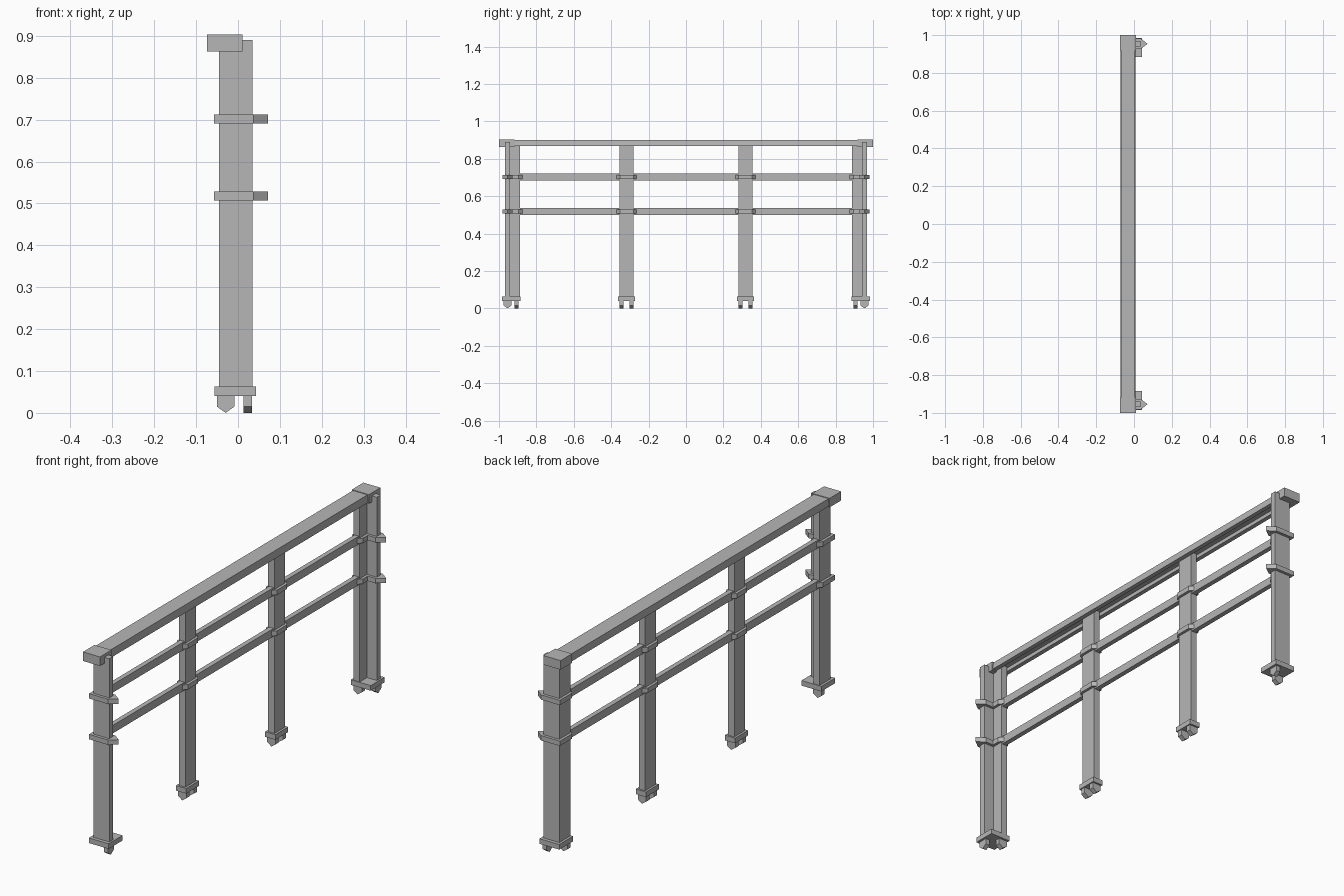
import bpy
import bmesh
from mathutils import Vector

old = bpy.data.objects.get("Cube")
if old:
    bpy.data.objects.remove(old, do_unlink=True)

grey = bpy.data.materials.new("steel_grey")
grey.use_nodes = True
COLOUR = (0.47, 0.47, 0.47, 1)
grey.diffuse_color = COLOUR
grey.node_tree.nodes["Principled BSDF"].inputs["Base Color"].default_value = COLOUR


def prism(name, outline, axis, low, high):
    """Extrude a 2D outline along an axis; the outline uses the other two axes in order."""
    bm = bmesh.new()
    verts = []
    for u, v in outline:
        co = [u, v]
        co.insert("xyz".index(axis), low)
        verts.append(bm.verts.new(co))
    face = bm.faces.new(verts)
    new = bmesh.ops.extrude_face_region(bm, geom=[face])["geom"]
    shift = Vector((0, 0, 0))
    shift["xyz".index(axis)] = high - low
    bmesh.ops.translate(bm, vec=shift, verts=[g for g in new if isinstance(g, bmesh.types.BMVert)])
    bmesh.ops.recalc_face_normals(bm, faces=bm.faces)
    mesh = bpy.data.meshes.new(name)
    bm.to_mesh(mesh)
    bm.free()
    mesh.materials.append(grey)
    obj = bpy.data.objects.new(name, mesh)
    bpy.context.collection.objects.link(obj)
    return obj


def box(name, x0, x1, y0, y1, z0, z1):
    return prism(name, [(x0, y0), (x1, y0), (x1, y1), (x0, y1)], "z", z0, z1)


def stud(name, centre, axis, low, high):
    """Foot stud with a pointed lower end."""
    w, top, bend = 0.021, 0.04, 0.015
    pts = [(centre - w, top), (centre - w, bend), (centre, 0), (centre + w, bend), (centre + w, top)]
    prism(name, pts, axis, low, high)


BAR = (-0.045, -0.014)
BAR_MID = sum(BAR) / 2
EDGE = 0.012
LEVELS = {"upper": 0.702, "lower": 0.518}

for side, s in (("front", -1), ("back", 1)):
    # Angle-section end post
    corner, inner, end = s * 0.968, s * 0.940, s * 0.888
    prism(side + "_end_post",
          [(BAR[0], corner), (0.035, corner), (0.035, inner), (BAR[1], inner), (BAR[1], end), (BAR[0], end)],
          "z", 0.05, 0.89)
    box(side + "_end_base", -0.056, 0.043, *sorted((s * 0.984, s * 0.885)), 0.04, 0.063)
    stud(side + "_end_outer_stud", s * 0.954, "x", 0.013, 0.033)
    stud(side + "_end_inner_stud", BAR_MID, "y", *sorted((s * 0.895, s * 0.917)))

    # Angle collars with pointed ends
    x0, x1 = BAR[0] - EDGE, BAR[1] + EDGE
    y0, y1 = s * 0.981, s * 0.928
    for level, z in LEVELS.items():
        prism(f"{side}_end_{level}_collar",
              [(x0, y0), (0.037, y0), (0.072, s * 0.954), (0.037, y1), (x1, y1),
               (x1, s * 0.895), (BAR_MID, s * 0.861), (x0, s * 0.895)],
              "z", z - 0.011, z + 0.011)

    # Flat middle post with base, studs and collars
    c = s * 0.318
    box(side + "_middle_post", *BAR, c - 0.038, c + 0.038, 0.05, 0.885)
    box(side + "_middle_base", BAR[0] - 0.01, BAR[1] + 0.01, c - 0.046, c + 0.046, 0.04, 0.063)
    for n, d in (("near", -0.027), ("far", 0.027)):
        stud(f"{side}_middle_{n}_stud", BAR_MID, "y", c + d - 0.011, c + d + 0.011)
    for level, z in LEVELS.items():
        prism(f"{side}_middle_{level}_collar",
              [(x0, c - 0.036), (BAR_MID, c - 0.064), (x1, c - 0.036),
               (x1, c + 0.036), (BAR_MID, c + 0.064), (x0, c + 0.036)],
              "z", z - 0.011, z + 0.011)

    # Handrail end cap
    box(side + "_rail_cap", -0.074, 0.011, *sorted((s * 1.0, s * 0.918)), 0.863, 0.904)

# Horizontal rails
for level, z in LEVELS.items():
    box(level + "_rail", BAR_MID - 0.011, BAR_MID + 0.011, -0.9, 0.9, z - 0.018, z + 0.018)

# Channel-section handrail, open underneath
prism("handrail",
      [(-0.069, 0.901), (0.004, 0.901), (0.008, 0.868), (-0.012, 0.868),
       (-0.012, 0.885), (-0.051, 0.885), (-0.051, 0.868), (-0.071, 0.868)],
      "y", -0.93, 0.93)
